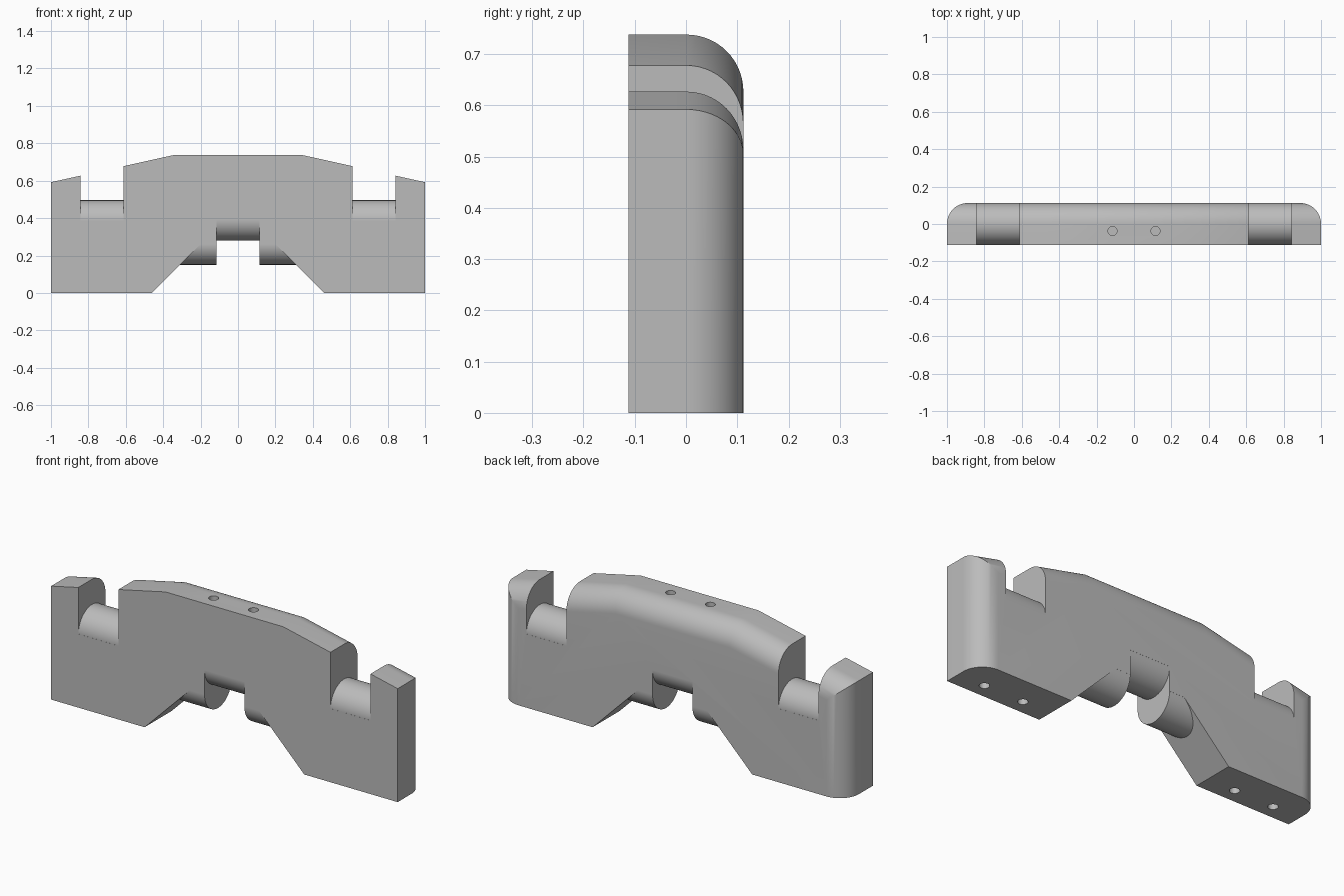
import bpy, bmesh, math
from mathutils import Matrix

if "Cube" in bpy.data.objects:
    bpy.data.objects.remove(bpy.data.objects["Cube"], do_unlink=True)

HALF = 0.112      # half depth, also the radius of every rounding
SADDLE_Z = 0.384  # axis of the slot saddles
LUG_Z = 0.262     # axis of the lower lugs

grey = bpy.data.materials.new("plain grey")
grey.use_nodes = True
grey.diffuse_color = (0.5, 0.5, 0.5, 1)
grey.node_tree.nodes["Principled BSDF"].inputs["Base Color"].default_value = (0.5, 0.5, 0.5, 1)


def add_object(name, bm):
    bmesh.ops.recalc_face_normals(bm, faces=bm.faces[:])
    mesh = bpy.data.meshes.new(name)
    bm.to_mesh(mesh)
    bm.free()
    mesh.materials.append(grey)
    obj = bpy.data.objects.new(name, mesh)
    bpy.context.collection.objects.link(obj)
    return obj


def prism(points, front, back):
    """Extrude an x-z outline along y."""
    bm = bmesh.new()
    face = bm.faces.new([bm.verts.new((x, front, z)) for x, z in points])
    new = bmesh.ops.extrude_face_region(bm, geom=[face])["geom"]
    bmesh.ops.translate(bm, vec=(0, back - front, 0),
                        verts=[v for v in new if isinstance(v, bmesh.types.BMVert)])
    return bm


def cylinder(name, radius, length, matrix, segments):
    bm = bmesh.new()
    bmesh.ops.create_cone(bm, cap_ends=True, segments=segments, radius1=radius,
                          radius2=radius, depth=length, matrix=matrix)
    return add_object(name, bm)


def bar(name, x0, x1, z):
    """Round bar lying along x."""
    place = Matrix.Translation(((x0 + x1) / 2, 0, z)) @ Matrix.Rotation(math.pi / 2, 4, "Y")
    return cylinder(name, HALF - 0.0005, x1 - x0, place, 64)


def hole(x, z):
    return cylinder("hole_cutter", 0.024, 0.4, Matrix.Translation((x, -0.037, z)), 24)


def mirrored(half):
    return half + [(-x, z) for x, z in reversed(half)]


def smooth(obj):
    bpy.ops.object.select_all(action="DESELECT")
    obj.select_set(True)
    bpy.context.view_layer.objects.active = obj
    bpy.ops.object.shade_smooth_by_angle(angle=math.radians(25))


# Main block with its back rim rounded over the top and both ends
bm = prism(mirrored([(1, 0), (1, 0.592), (0.34, 0.738)]), -HALF, HALF)
rim = [e for e in bm.edges
       if all(v.co.y > 0 for v in e.verts) and any(v.co.z > 0.1 for v in e.verts)]
bmesh.ops.bevel(bm, geom=rim, offset=HALF - 0.001, offset_type="OFFSET", segments=14,
                profile=0.5, affect="EDGES", clamp_overlap=False)
body = add_object("body", bm)

# Cutters: lower arch, two upper slots and the pin holes
arch = mirrored([(0.56, -0.1), (0.2, LUG_Z), (0.115, LUG_Z), (0.115, 0.39)])
cutters = [add_object("arch_cutter", prism(arch, -1, 1))]
for side in (-1, 1):
    slot = [(side * x, z) for x, z in
            ((0.612, SADDLE_Z), (0.843, SADDLE_Z), (0.843, 1), (0.612, 1))]
    cutters.append(add_object("slot_cutter", prism(slot, -1, 1)))
    cutters.append(hole(side * 0.115, 0.738))
    cutters += [hole(side * x, 0) for x in (0.62, 0.845)]

bpy.context.view_layer.objects.active = body
for cutter in cutters:
    cutter.hide_render = True
    cut = body.modifiers.new("cut", "BOOLEAN")
    cut.operation = "DIFFERENCE"
    cut.solver = "EXACT"
    cut.object = cutter
    bpy.ops.object.modifier_apply(modifier=cut.name)
    bpy.data.objects.remove(cutter, do_unlink=True)
smooth(body)

# Rounded saddles in the slots and rounded lugs under the arch
for side, word in ((-1, "right"), (1, "left")):
    smooth(bar(word + "_saddle", *sorted((side * 0.612, side * 0.843)), SADDLE_Z))
    smooth(bar(word + "_lug", *sorted((side * 0.115, side * 0.36)), LUG_Z))
smooth(bar("middle_lug", -0.118, 0.118, 0.391))
